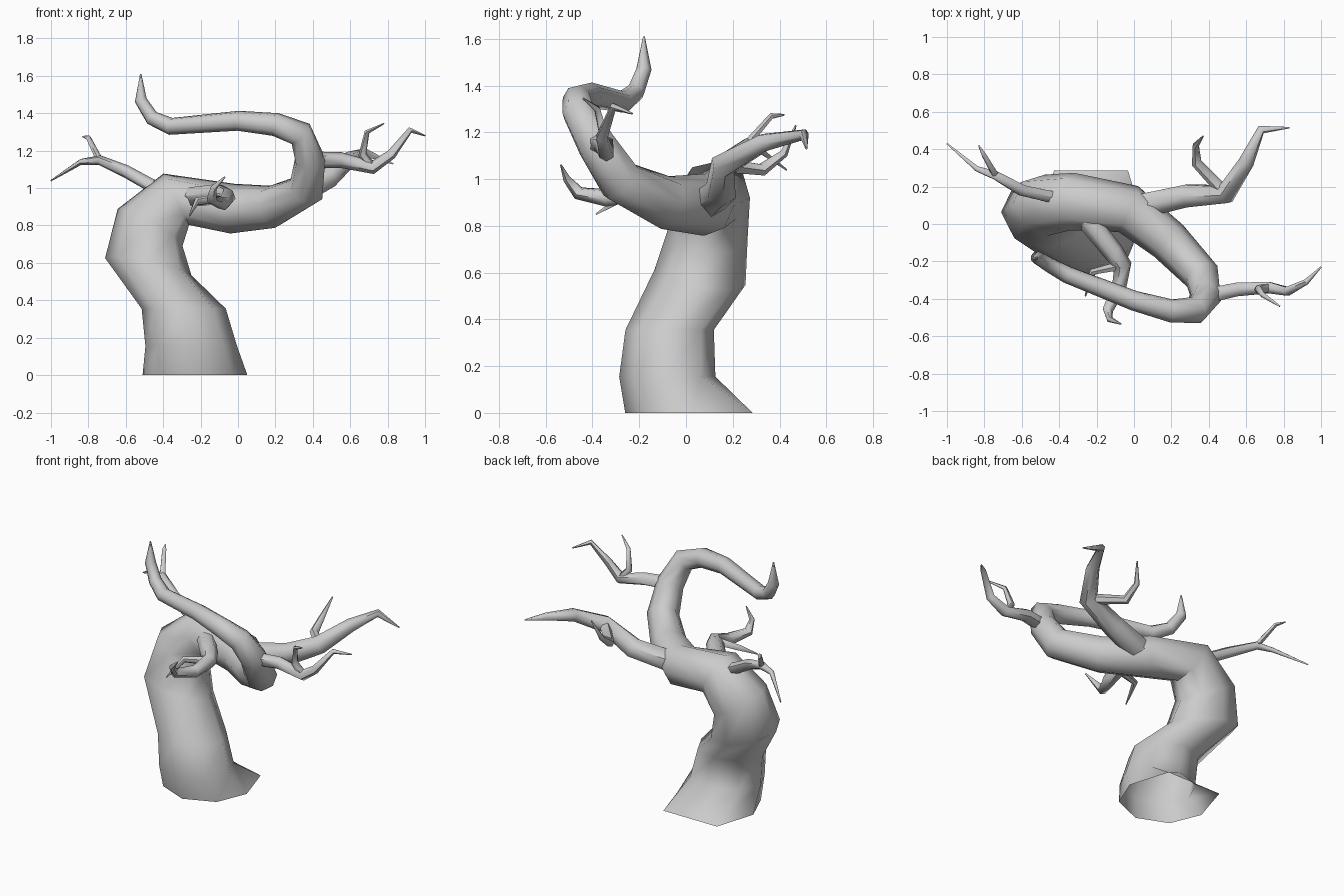
import bpy, bmesh, math
from mathutils import Vector

if "Cube" in bpy.data.objects:
    bpy.data.objects.remove(bpy.data.objects["Cube"])


def tube(name, pts, radii, sides, depth=None, tilts=None, flared=False):
    """Skin rings along a path; depth squashes a ring, tilts overrides its normal."""
    depth, tilts = depth or {}, tilts or {}
    pts = [Vector(p) for p in pts]
    bm = bmesh.new()
    rings, last = [], None
    for i, p in enumerate(pts):
        a = (p - pts[i - 1]).normalized() if i else Vector()
        b = (pts[i + 1] - p).normalized() if i < len(pts) - 1 else Vector()
        t = Vector(tilts.get(i, a + b)).normalized()
        if last is None:
            side = Vector((0, 0, 1)) if abs(t.x) > 0.8 else Vector((1, 0, 0))
        else:
            side = last.rotation_difference(t) @ side
        side = (side - t * side.dot(t)).normalized()
        other, last = t.cross(side) * depth.get(i, 1), t
        ring = []
        for k in range(sides):
            w = math.tau * k / sides
            ring.append(bm.verts.new(p + radii[i] * (side * math.cos(w) + other * math.sin(w))))
        rings.append(ring)
    if flared:  # square off the back of the root flare
        for v in rings[0][1:4]:
            v.co.y = .285
    for r, s in zip(rings, rings[1:]):
        for k in range(sides):
            n = (k + 1) % sides
            bm.faces.new((r[k], r[n], s[n], s[k]))
    bm.faces.new(rings[-1])
    bmesh.ops.recalc_face_normals(bm, faces=bm.faces)
    me = bpy.data.meshes.new(name)
    bm.to_mesh(me)
    bm.free()
    ob = bpy.data.objects.new(name, me)
    bpy.context.collection.objects.link(ob)
    bpy.ops.object.select_all(action='DESELECT')
    ob.select_set(True)
    bpy.context.view_layer.objects.active = ob
    bpy.ops.object.shade_smooth_by_angle(angle=math.radians(60))


def limb(name, start, radius, *rest):
    """Six-sided branch tapering to a point; returns its path and radii."""
    path = [start, *rest]
    n = len(path) - 1
    radii = [radius * (1 - (i / n) ** 1.5) + .004 for i in range(n + 1)]
    tube(name, path, radii, 6)
    return path


# Trunk: flared base, rising, then curling round into a hooked tip
trunk = [(-.23, .02, 0), (-.25, -.08, .155), (-.29, -.07, .355), (-.48, .06, .58),
         (-.47, .1, .79), (-.33, .12, .94), (-.03, .08, .89), (.185, -.09, .9),
         (.365, -.28, .99), (.385, -.385, 1.15), (.335, -.46, 1.29), (.2, -.465, 1.34),
         (0, -.41, 1.36), (-.36, -.27, 1.33), (-.46, -.215, 1.375), (-.52, -.18, 1.47),
         (-.52, -.18, 1.61)]
radii = [.28, .245, .225, .235, .2] + [.155 * .86 ** k for k in range(11)] + [.004]
up = (0, 0, 1)
tube("trunk", trunk, radii, 8, depth={i: .84 for i in range(1, 5)},
     tilts={0: up, 1: up, 2: up, 3: (.2, .17, 1), 4: (.59, .24, 1), 5: (1, 0, .5)}, flared=True)

# Left branch, with a twig from its fork
b = limb("left_branch", trunk[5], .034, (-.6, .18, 1.09), (-.74, .26, 1.15),
         (-.84, .295, 1.14), (-1, .43, 1.04))
limb("left_twig", b[2], .015, (-.8, .365, 1.27), (-.83, .42, 1.275))

# Back branch
b = limb("back_branch", trunk[6], .072, (.28, .15, .95), (.49, .16, 1.06),
         (.6, .33, 1.155), (.68, .505, 1.19), (.83, .515, 1.13))
limb("back_twig", b[2], .03, (.335, .325, 1.04), (.33, .42, 1.11), (.37, .47, 1.23))

# Right branch
b = limb("right_branch", trunk[9], .042, (.55, -.35, 1.15), (.72, -.34, 1.11),
         (.82, -.36, 1.18), (.92, -.31, 1.31), (1, -.23, 1.28))
limb("right_twig", b[2], .022, (.665, -.35, 1.18), (.69, -.38, 1.3), (.78, -.44, 1.345))

# Front branch
b = limb("front_branch", trunk[5], .055, (-.11, -.15, .97), (-.06, -.22, .95),
         (-.08, -.34, .92), (-.14, -.46, .94), (-.13, -.51, 1), (-.07, -.535, 1.06))
limb("front_twig", b[2], .024, (-.22, -.255, .93), (-.26, -.385, .85))
